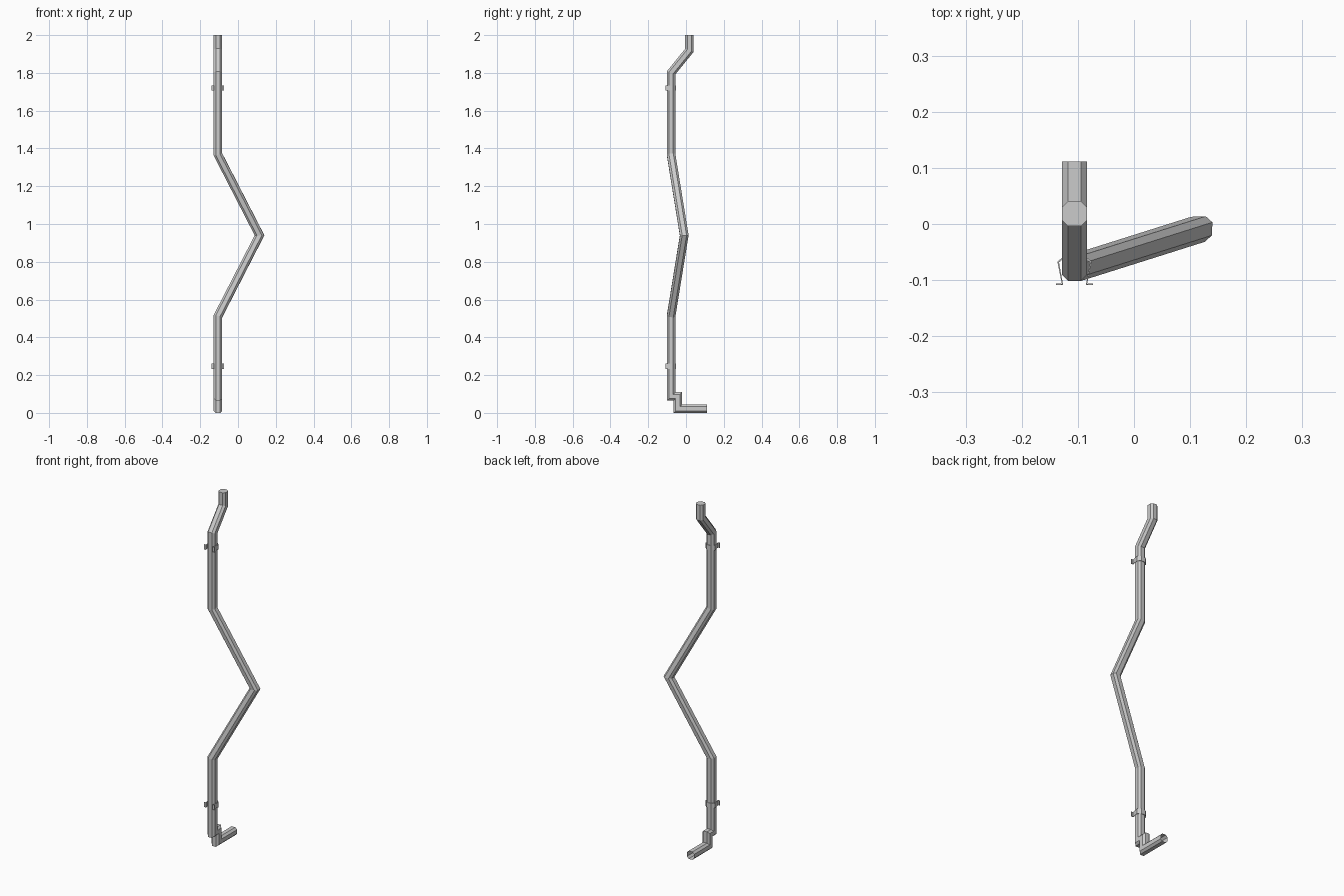
import bpy, bmesh
from mathutils import Vector

if "Cube" in bpy.data.objects:
    bpy.data.objects.remove(bpy.data.objects["Cube"])

CX, CY = -0.106, -0.079          # axis of the main vertical run
R, F = 0.0225, 0.0115            # octagon half width, half flat


def make_object(name, bm):
    bmesh.ops.recalc_face_normals(bm, faces=bm.faces)
    me = bpy.data.meshes.new(name)
    bm.to_mesh(me)
    bm.free()
    ob = bpy.data.objects.new(name, me)
    bpy.context.collection.objects.link(ob)
    return ob


# Pipe: octagon carried along the path with mitred bends
path = [Vector(p) for p in [
    (CX, 0.0185, 2.0), (CX, 0.0185, 1.92), (CX, CY, 1.80), (CX, CY, 1.368),
    (0.114, -0.0095, 0.94), (CX, CY, 0.512), (CX, CY, 0.087),
    (CX, -0.043, 0.087), (CX, -0.043, 0.0225), (CX, 0.111, 0.0225)]]
octagon = [(R, F), (F, R), (-F, R), (-R, F), (-R, -F), (-F, -R), (F, -R), (R, -F)]

bm = bmesh.new()
coords = [path[0] + Vector((x, y, 0)) for x, y in octagon]
rings = [[bm.verts.new(c) for c in coords]]
for i in range(1, len(path)):
    d = (path[i] - path[i - 1]).normalized()
    n = d
    if i < len(path) - 1:
        n = d + (path[i + 1] - path[i]).normalized()
    coords = [c + d * ((path[i] - c).dot(n) / d.dot(n)) for c in coords]
    rings.append([bm.verts.new(c) for c in coords])
for a, b in zip(rings, rings[1:]):
    for k in range(8):
        j = (k + 1) % 8
        bm.faces.new((a[k], a[j], b[j], b[k]))
bm.faces.new(rings[0])           # closed top, open outlet
make_object("drain_pipe", bm)

# Wall clips: bent strips around the outer side of the pipe
half = [(0.033, -0.1075), (0.0215, -0.1075), (0.029, -0.068), (0.0135, -0.0535)]
strip = half + [(-x, y) for x, y in reversed(half)]
for name, z in (("upper_clip", 1.72), ("lower_clip", 0.247)):
    bm = bmesh.new()
    lo = [bm.verts.new((CX + x, y, z - 0.014)) for x, y in strip]
    hi = [bm.verts.new((CX + x, y, z + 0.014)) for x, y in strip]
    for k in range(len(strip) - 1):
        bm.faces.new((lo[k], lo[k + 1], hi[k + 1], hi[k]))
    clip = make_object(name, bm)
    mod = clip.modifiers.new("thickness", 'SOLIDIFY')
    mod.thickness = 0.003
    mod.offset = 0
